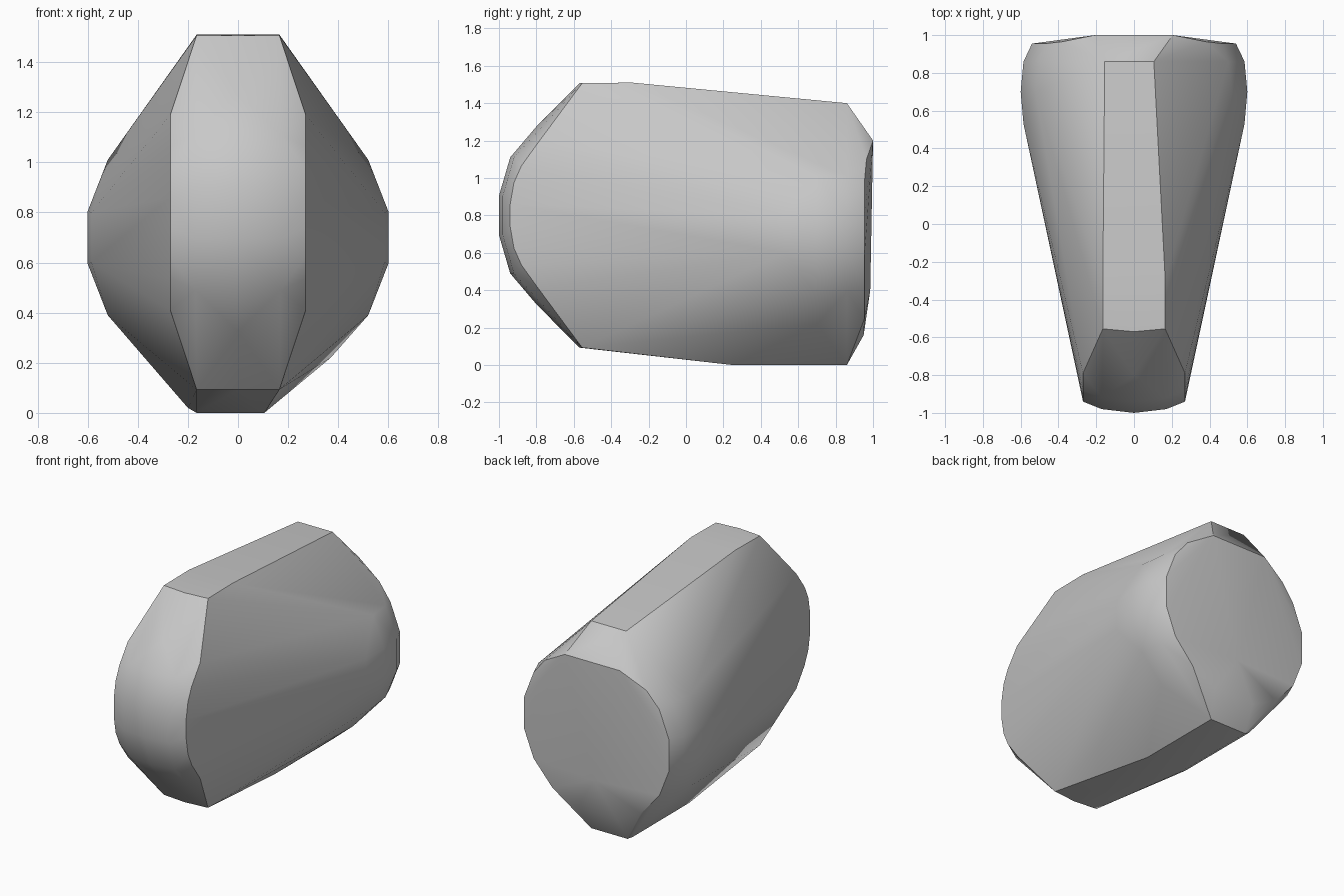
import bpy
import bmesh
import math

# Remove the default cube
cube = bpy.data.objects.get("Cube")
if cube:
    bpy.data.objects.remove(cube, do_unlink=True)

FRONT_MID = 0.80
BACK_MID = 0.70


def mirrored(x, y, z):
    """Point and its left/right twin."""
    return [(x, y, z), (-x, y, z)]


def four_way(x, y, middle, rise):
    """Point mirrored left/right and above/below a middle height."""
    return mirrored(x, y, middle + rise) + mirrored(x, y, middle - rise)


points = []

# Rounded nose: (depth, half height) down the centre, bowed back at the sides
for y, rise in [(-0.57, 0.707), (-0.80, 0.475), (-0.94, 0.31), (-1.0, 0.105)]:
    points += four_way(0, y, FRONT_MID, rise)
    if rise < 0.4:
        points += four_way(0.17, y + 0.02, FRONT_MID, rise)

# Front corners and the sharp rim between nose and flanks
points += four_way(0.165, -0.555, FRONT_MID, 0.707)
for y, rise in [(-0.79, 0.39), (-0.88, 0.265), (-0.92, 0.175), (-0.94, 0.06)]:
    points += four_way(0.27, y, FRONT_MID, rise)

# Broad rounded flanks: (half width, depth, half height)
flanks = [
    (0.585, 0.53, 0.10),
    (0.60, 0.70, 0.105),
    (0.585, 0.86, 0.105),
    (0.54, 0.955, 0.11),
    (0.52, 0.70, 0.31),
    (0.50, 0.86, 0.31),
    (0.47, 0.955, 0.29),
]
for x, y, rise in flanks:
    points += four_way(x, y, BACK_MID, rise)

# Lower flank and back cap
points += mirrored(0.37, 0.70, 0.22)
points += mirrored(0.33, 0.955, 0.25)
points += mirrored(0.15, 0.95, 0.16)
points += mirrored(0.38, 0.965, 1.10)
points += mirrored(0.205, 1.0, 1.20)
points += [(0, 0.985, 0.40)]

# Top ridge, which narrows unevenly towards the back
points += mirrored(0.165, -0.29, 1.51)
points += [(-0.155, 0.86, 1.40), (0.105, 0.86, 1.40)]

# Flat keel
for y in (0.25, 0.86):
    points += [(-0.165, y, 0), (0.105, y, 0), (-0.20, y, 0.02)]

# Wrap the points in a convex shell
bm = bmesh.new()
for p in points:
    bm.verts.new(p)
bmesh.ops.remove_doubles(bm, verts=bm.verts[:], dist=0.0005)
bmesh.ops.convex_hull(bm, input=bm.verts[:])
loose = [v for v in bm.verts if not v.link_faces]
bmesh.ops.delete(bm, geom=loose, context="VERTS")
bmesh.ops.dissolve_limit(bm, angle_limit=math.radians(0.5),
                         verts=bm.verts[:], edges=bm.edges[:])
bmesh.ops.recalc_face_normals(bm, faces=bm.faces[:])

mesh = bpy.data.meshes.new("tapered_body")
bm.to_mesh(mesh)
bm.free()
body = bpy.data.objects.new("tapered_body", mesh)
bpy.context.collection.objects.link(body)

# Plain grey finish
grey = bpy.data.materials.new("light_grey")
grey.use_nodes = True
colour = (0.58, 0.58, 0.58, 1)
grey.diffuse_color = colour
grey.node_tree.nodes["Principled BSDF"].inputs["Base Color"].default_value = colour
mesh.materials.append(grey)

# Smooth the curved areas and keep the hard edges
bpy.ops.object.select_all(action="DESELECT")
body.select_set(True)
bpy.context.view_layer.objects.active = body
bpy.ops.object.shade_smooth_by_angle(angle=math.radians(30))
